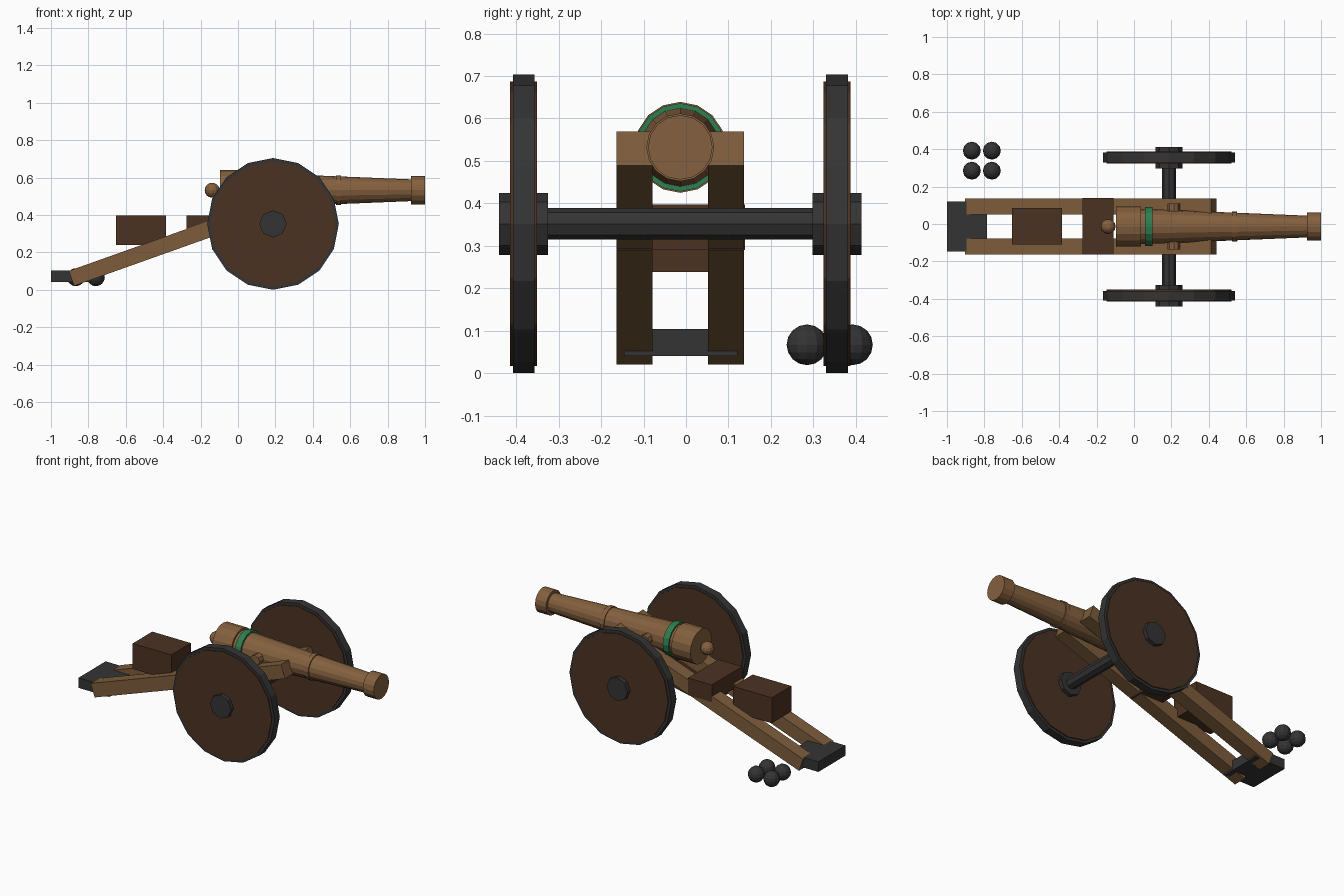
import bpy, math
from mathutils import Vector

if "Cube" in bpy.data.objects:
    bpy.data.objects.remove(bpy.data.objects["Cube"])

CY = -0.0135          # carriage centre line
BZ = 0.532            # barrel axis height
AX, AZ = 0.187, 0.352  # axle position


def material(name, hexcode):
    lin = []
    for i in (0, 2, 4):
        c = int(hexcode[i:i + 2], 16) / 255
        lin.append(c / 12.92 if c <= 0.04045 else ((c + 0.055) / 1.055) ** 2.4)
    m = bpy.data.materials.new(name)
    m.diffuse_color = (*lin, 1)
    m.use_nodes = True
    m.node_tree.nodes["Principled BSDF"].inputs["Base Color"].default_value = m.diffuse_color
    return m


BRONZE = material("bronze", "84603E")
WOOD = material("light wood", "7D5C3B")
DARK = material("dark wood", "4B3222")
IRON = material("iron", "343434")
GREEN = material("green paint", "2F7D50")


def finish(name, mat):
    ob = bpy.context.object
    ob.name = name
    ob.data.materials.append(mat)
    return ob


def box(name, x, y, z, mat, tilt=0):
    """Box from (min, max) ranges, optionally pitched about y."""
    lo, hi = Vector((x[0], y[0], z[0])), Vector((x[1], y[1], z[1]))
    bpy.ops.mesh.primitive_cube_add(size=1, location=(lo + hi) / 2, rotation=(0, tilt, 0))
    bpy.context.object.scale = hi - lo
    return finish(name, mat)


def cyl_x(name, x0, x1, r0, r1, mat, sides=16):
    """Frustum along the barrel axis."""
    bpy.ops.mesh.primitive_cone_add(vertices=sides, radius1=r0, radius2=r1, depth=x1 - x0,
                                    location=((x0 + x1) / 2, CY, BZ),
                                    rotation=(0, math.pi / 2, 0))
    return finish(name, mat)


def cyl_y(name, x, y, z, r, half, mat, sides):
    """Cylinder lying across the carriage."""
    bpy.ops.mesh.primitive_cylinder_add(vertices=sides, radius=r, depth=2 * half,
                                        location=(x, y, z), rotation=(math.pi / 2, 0, 0))
    return finish(name, mat)


def ball(name, loc, r, mat):
    bpy.ops.mesh.primitive_uv_sphere_add(segments=12, ring_count=8, radius=r, location=loc)
    return finish(name, mat)


# Barrel: knob, breech, tapered tube, bands and muzzle
ball("breech_knob", (-0.138, CY, BZ), 0.04, BRONZE)
cyl_x("breech", -0.095, 0.037, 0.107, 0.107, BRONZE)
cyl_x("barrel_tube", 0.03, 0.93, 0.095, 0.058, BRONZE)
cyl_x("green_band", 0.058, 0.098, 0.104, 0.104, GREEN)
cyl_x("barrel_band", 0.523, 0.55, 0.08, 0.08, BRONZE)
cyl_x("muzzle", 0.925, 1.0, 0.076, 0.076, BRONZE)
cyl_y("trunnion", 0.213, CY, BZ, 0.033, 0.124, BRONZE, 8)

# Sloping trail beams, one on each side
for side, label in ((-1, "right"), (1, "left")):
    c = CY + side * 0.1075
    box(f"trail_{label}", (-0.931, 0.466), (c - 0.0425, c + 0.0425), (0.2525, 0.3375),
        WOOD, -math.radians(19.6))

# Boxes between the trails and the iron tail plate
box("transom", (-0.275, -0.11), (CY - 0.15, CY + 0.152), (0.29, 0.397), DARK)
box("ammunition_chest", (-0.652, -0.385), (CY - 0.095, CY + 0.098), (0.238, 0.397), DARK)
box("tail_plate", (-1.0, -0.787), (CY - 0.133, CY + 0.135), (0.041, 0.104), IRON)

# Axle and wheels
cyl_y("axle", AX, CY, AZ, 0.037, 0.37, IRON, 8)
for side, label in ((-1, "right"), (1, "left")):
    y = CY + side * 0.369
    cyl_y(f"wheel_{label}", AX, y, AZ, 0.335, 0.0318, DARK, 16)
    cyl_y(f"tyre_{label}", AX, y, AZ, 0.352, 0.0255, IRON, 16)
    cyl_y(f"hub_{label}", AX, y, AZ, 0.073, 0.0575, IRON, 8)

# Cannon balls in a square
for i, x in enumerate((-0.867, -0.76)):
    for j, y in enumerate((0.285, 0.392)):
        ball(f"cannon_ball_{i * 2 + j + 1}", (x, y, 0.067), 0.048, IRON)
